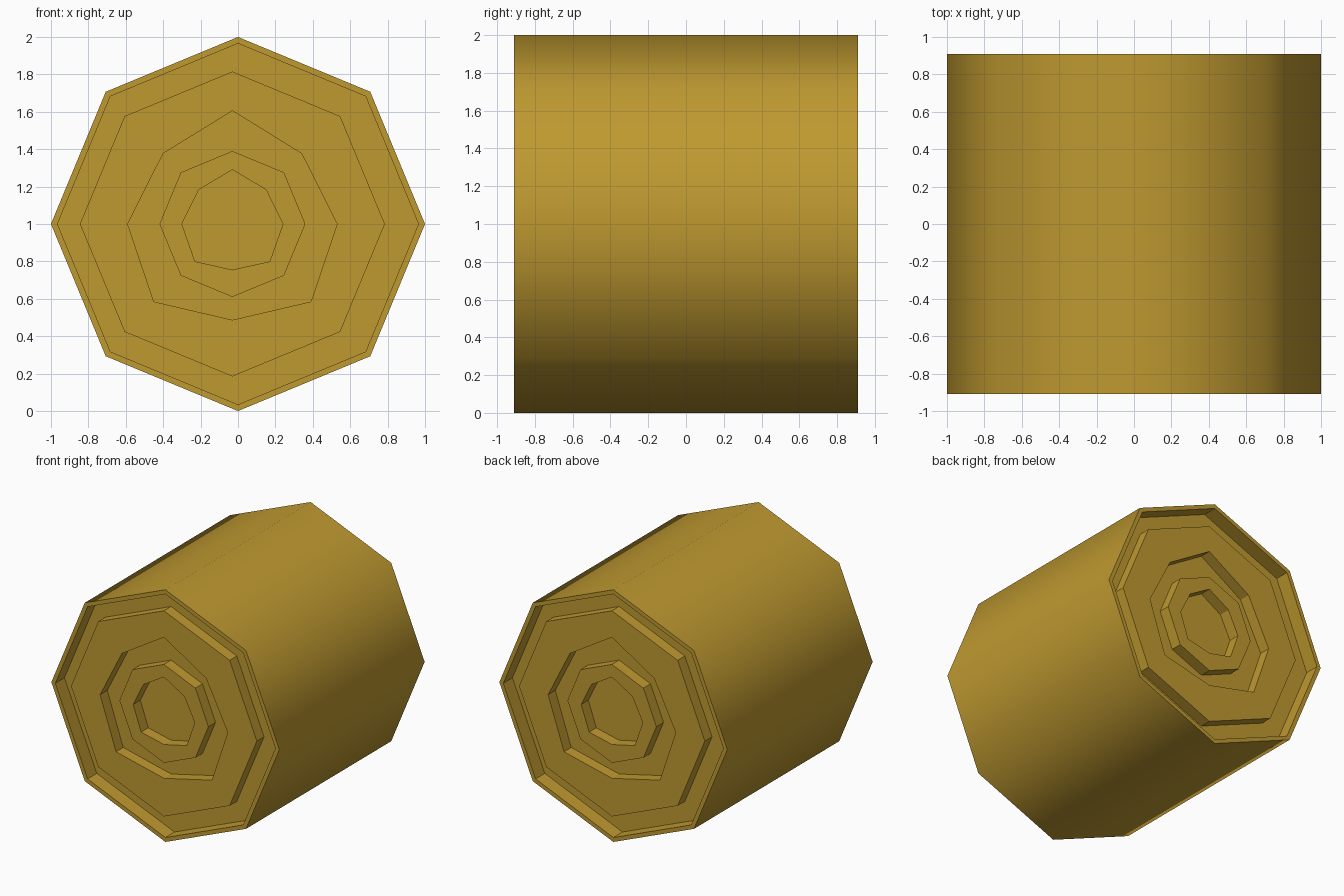
import bpy, bmesh, math

if "Cube" in bpy.data.objects:
    bpy.data.objects.remove(bpy.data.objects["Cube"])

HALF = 0.91      # outer rim position along y
TOP = 0.885      # raised ring faces
FLOOR = 0.795    # groove floors


def octagon(cx, r):
    return [(cx + r * math.sin(i * math.pi / 4), 1 + r * math.cos(i * math.pi / 4))
            for i in range(8)]


def half_outline(cx, half):
    # mirror right-hand points (top to bottom) into a closed outline
    return ([(cx + x, z) for x, z in half]
            + [(cx - x, z) for x, z in half[-2:0:-1]])


# Concentric outlines on each end, outside to inside
rim_outer = octagon(0, 1.0)
rim_inner = octagon(0, 0.965)
ring_outer = octagon(-0.03, 0.815)
ring_inner = half_outline(-0.03, [(0, 1.605), (0.37, 1.377), (0.56, 1.0),
                                  (0.42, 0.585), (0, 0.487)])
hub_outer = octagon(-0.03, 0.39)
hub_inner = half_outline(-0.03, [(0, 1.29), (0.18, 1.183), (0.27, 1.0),
                                 (0.20, 0.80), (0, 0.755)])

steps = [(rim_outer, HALF), (rim_inner, HALF), (rim_inner, FLOOR),
         (ring_outer, FLOOR), (ring_outer, TOP), (ring_inner, TOP),
         (ring_inner, FLOOR), (hub_outer, FLOOR), (hub_outer, TOP),
         (hub_inner, TOP), (hub_inner, FLOOR)]

bm = bmesh.new()


def bridge(a, b, smooth=False):
    for i in range(8):
        j = (i + 1) % 8
        bm.faces.new((a[i], a[j], b[j], b[i])).smooth = smooth


# Stepped ends: the back is the front turned half a turn about z
rims = []
for s in (1, -1):
    loops = [[bm.verts.new((s * x, -s * d, z)) for x, z in pts] for pts, d in steps]
    for a, b in zip(loops, loops[1:]):
        bridge(a, b)
    bm.faces.new(loops[-1])
    rims.append(loops[0])

# Outer barrel wall
front, back = rims
back = [back[-i % 8] for i in range(8)]
bridge(front, back, True)
for loop in (front, back):
    for i in range(8):
        bm.edges.get((loop[i], loop[(i + 1) % 8])).smooth = False

bmesh.ops.recalc_face_normals(bm, faces=bm.faces)
mesh = bpy.data.meshes.new("octagonal_barrel")
bm.to_mesh(mesh)
bm.free()

# Golden material
mat = bpy.data.materials.new("gold")
mat.diffuse_color = (0.52, 0.32, 0.03, 1)
mat.use_nodes = True
mat.node_tree.nodes["Principled BSDF"].inputs["Base Color"].default_value = mat.diffuse_color
mesh.materials.append(mat)

barrel = bpy.data.objects.new("octagonal_barrel", mesh)
bpy.context.collection.objects.link(barrel)
